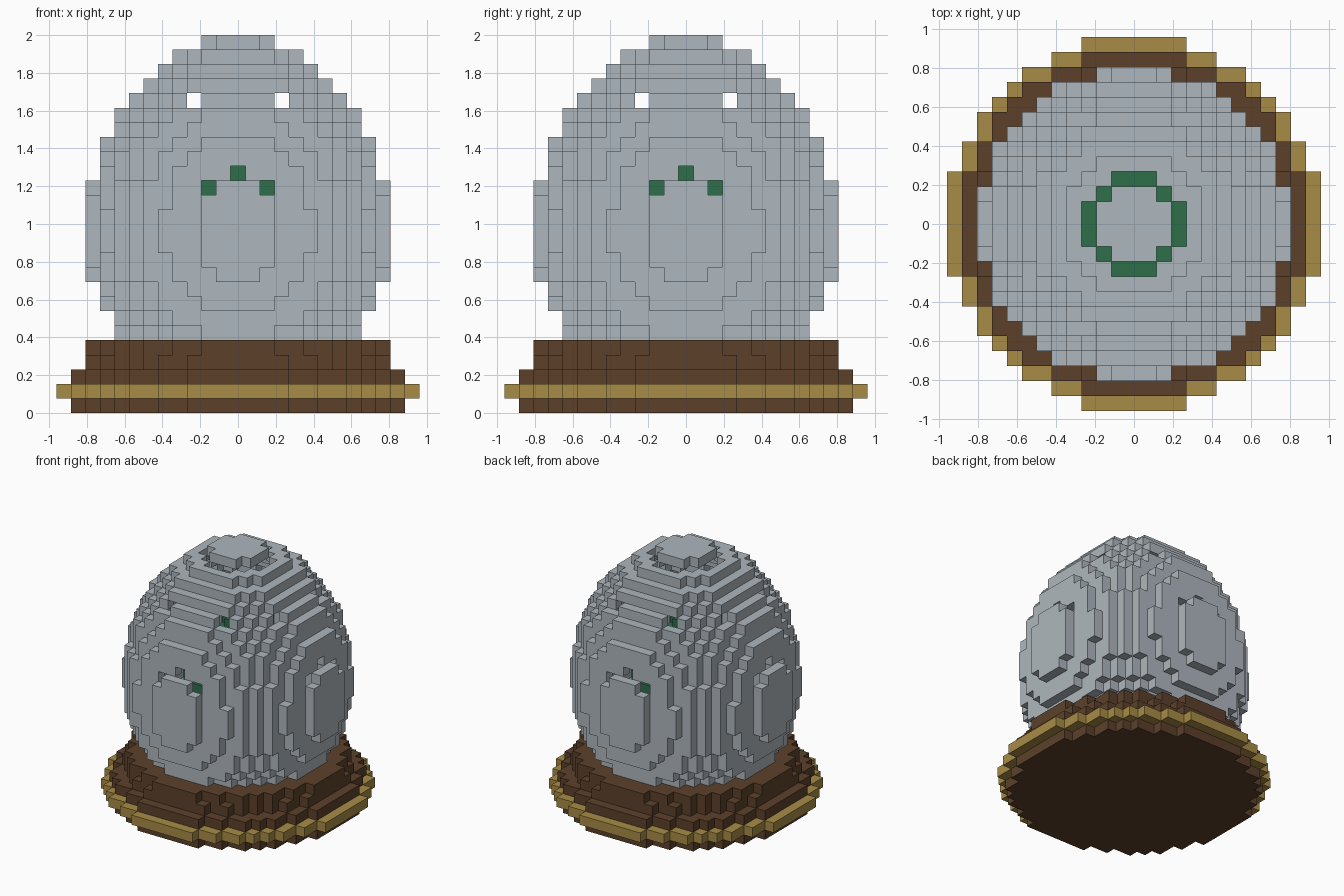
import bpy, bmesh

if "Cube" in bpy.data.objects:
    bpy.data.objects.remove(bpy.data.objects["Cube"])

V = 2 / 26          # voxel size; the model is 25 x 25 x 26 voxels
N = range(-12, 13)


def material(name, rgb):
    m = bpy.data.materials.new(name)
    m.diffuse_color = (*rgb, 1)
    m.use_nodes = True
    m.node_tree.nodes["Principled BSDF"].inputs["Base Color"].default_value = m.diffuse_color
    return m


GLASS = material("pale grey glass", (0.423, 0.474, 0.509))
BROWN = material("dark brown wood", (0.107, 0.051, 0.023))
GOLD = material("gold", (0.392, 0.262, 0.061))
GREEN = material("pine green", (0.026, 0.156, 0.070))

# each direction with the two in-plane axes of its face
DIRS = [(axis, s) for axis in range(3) for s in (-1, 1)]


def voxel_object(name, layers, inside, mat):
    """Skin every cell where inside(r squared, layer) holds, exposed faces only."""
    cells = {(x, y, k) for x in N for y in N for k in layers
             if inside(x * x + y * y, k)}
    bm = bmesh.new()
    verts = {}

    def vert(p):
        if p not in verts:
            verts[p] = bm.verts.new(((p[0] - 0.5) * V, (p[1] - 0.5) * V, p[2] * V))
        return verts[p]

    for c in sorted(cells):
        for axis, s in DIRS:
            n = list(c)
            n[axis] += s
            if tuple(n) in cells:
                continue
            u, w = (axis + 1) % 3, (axis + 2) % 3
            loop = []
            for du, dw in ((0, 0), (1, 0), (1, 1), (0, 1)):
                p = list(c)
                p[axis] += s > 0
                p[u] += du
                p[w] += dw
                loop.append(vert(tuple(p)))
            bm.faces.new(loop if s > 0 else loop[::-1])
    mesh = bpy.data.meshes.new(name)
    bm.to_mesh(mesh)
    bm.free()
    mesh.materials.append(mat)
    ob = bpy.data.objects.new(name, mesh)
    bpy.context.collection.objects.link(ob)
    return ob


# stepped wooden base with a gold band
def disc(r2):
    return lambda q, k: q <= r2


voxel_object("base_foot", range(0, 1), disc(130.5), BROWN)
voxel_object("gold_band", range(1, 2), disc(154), GOLD)
voxel_object("base_middle", range(2, 3), disc(130.5), BROWN)
voxel_object("base_upper", range(3, 4), disc(109.5), BROWN)
voxel_object("base_top", range(4, 5), disc(104.5), BROWN)


# thin egg-shaped glass shell, with the small gaps left where it steps
def shell(q, k):
    if k >= 12:
        d2 = (k - 11.95) ** 2
        return q + 0.535 * d2 >= 89.99 and q + 0.5965 * d2 <= 106.845
    drop = 0.36 * (12 - k) ** 2.4
    return q + drop >= 80 and q + drop <= 106.845


voxel_object("glass_dome", range(5, 26), shell, GLASS)


# little tree inside: trunk and a tapering crown
voxel_object("tree_trunk", range(5, 8), disc(2), BROWN)
voxel_object("tree_crown", range(8, 20),
             lambda q, k: q <= (0.55 * (20 - k) + 0.1) ** 2, GREEN)
